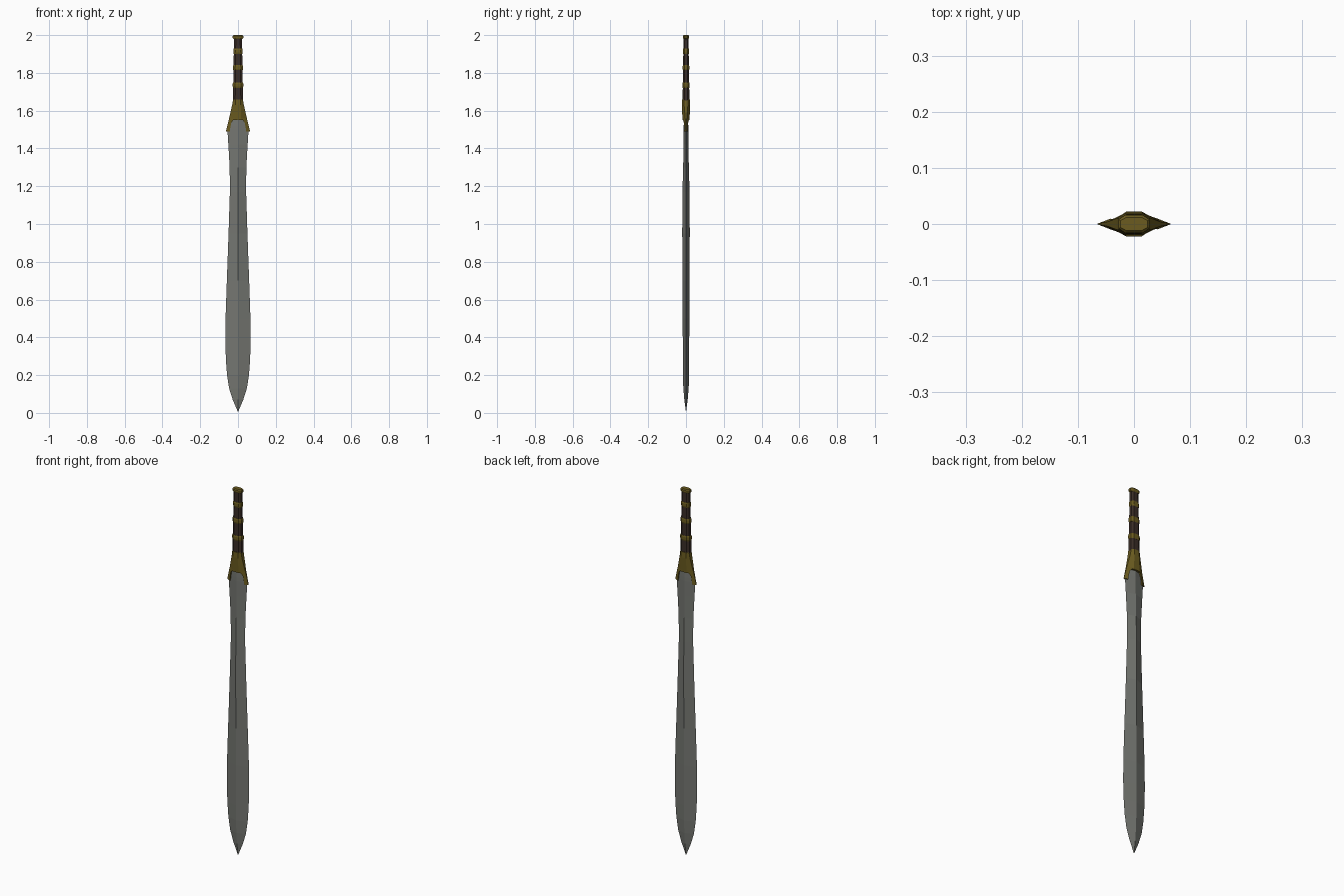
import bpy, bmesh, math

if "Cube" in bpy.data.objects:
    bpy.data.objects.remove(bpy.data.objects["Cube"])

def mat(name, rgb):
    m = bpy.data.materials.new(name)
    m.diffuse_color = (*rgb, 1)
    m.use_nodes = True
    m.node_tree.nodes["Principled BSDF"].inputs["Base Color"].default_value = m.diffuse_color
    return m

STEEL = mat("grey steel", (0.175, 0.182, 0.165))
GOLD = mat("dull gold", (0.145, 0.105, 0.014))
LEATHER = mat("dark brown leather", (0.042, 0.026, 0.020))

def make(name, bm, m):
    bmesh.ops.recalc_face_normals(bm, faces=bm.faces)
    me = bpy.data.meshes.new(name)
    bm.to_mesh(me)
    bm.free()
    me.materials.append(m)
    ob = bpy.data.objects.new(name, me)
    bpy.context.collection.objects.link(ob)
    return ob

def loft(name, rings, m, tip=None):
    """Skin a stack of rings (lists of xyz points); optional tip point below the first."""
    bm = bmesh.new()
    vs = [[bm.verts.new(p) for p in r] for r in rings]
    n = len(vs[0])
    for a, b in zip(vs, vs[1:]):
        for i in range(n):
            bm.faces.new((a[i], a[(i + 1) % n], b[(i + 1) % n], b[i]))
    bm.faces.new(vs[-1])
    if tip:
        t = bm.verts.new(tip)
        for i in range(n):
            bm.faces.new((vs[0][i], vs[0][(i + 1) % n], t))
    else:
        bm.faces.new(vs[0])
    return make(name, bm, m)

def diamond(z, w, t):
    return [(w, 0, z), (0, t, z), (-w, 0, z), (0, -t, z)]

def octagon(z, w, t):
    a, b = w * 0.55, t * 0.5
    return [(w, b, z), (a, t, z), (-a, t, z), (-w, b, z),
            (-w, -b, z), (-a, -t, z), (a, -t, z), (w, -b, z)]

# Leaf shaped blade, diamond section: height, half width, half thickness
blade = [(0.07, 0.028, 0.009), (0.13, 0.047, 0.014), (0.20, 0.058, 0.017),
         (0.28, 0.064, 0.017), (0.38, 0.067, 0.017), (0.50, 0.066, 0.018),
         (0.70, 0.059, 0.018), (0.95, 0.050, 0.020), (1.17, 0.043, 0.019),
         (1.30, 0.044, 0.015), (1.42, 0.051, 0.013), (1.50, 0.056, 0.012),
         (1.52, 0.052, 0.012), (1.57, 0.040, 0.011)]
loft("blade", [diamond(*r) for r in blade], STEEL, tip=(0, 0, 0.004))

# Flared guard: octagonal collar at the grip, knife-edged at the prongs
def guard_ring(z, w, edge, a, t):
    return [(w, edge, z), (a, t, z), (-a, t, z), (-w, edge, z),
            (-w, -edge, z), (-a, -t, z), (a, -t, z), (w, -edge, z)]

guard = loft("guard", [guard_ring(1.49, 0.064, 0.001, 0.020, 0.018),
                       guard_ring(1.56, 0.047, 0.004, 0.017, 0.019),
                       guard_ring(1.63, 0.031, 0.010, 0.014, 0.022),
                       guard_ring(1.66, 0.026, 0.011, 0.014, 0.021)], GOLD)

# Arch cut through the guard where the blade enters
half = [(0.043, 1.47), (0.041, 1.508), (0.036, 1.535), (0.026, 1.55)]
arch = half + [(-x, z) for x, z in reversed(half)]
cutter = loft("arch_cutter", [[(x, y, z) for x, z in arch] for y in (-0.1, 0.1)], GOLD)
cutter.hide_render = True
mod = guard.modifiers.new("arch", 'BOOLEAN')
mod.operation = 'DIFFERENCE'
mod.solver = 'EXACT'
mod.object = cutter
bpy.context.view_layer.objects.active = guard
bpy.ops.object.modifier_apply(modifier=mod.name)
bpy.data.objects.remove(cutter)

# Leather grip, tapering upward
loft("grip", [octagon(1.655, 0.027, 0.018), octagon(1.80, 0.024, 0.016),
              octagon(1.985, 0.021, 0.013)], LEATHER)

# Gold bands round the grip
for i, (z, w, t) in enumerate([(1.735, 0.028, 0.0195), (1.828, 0.0265, 0.018),
                               (1.915, 0.0245, 0.0165)]):
    loft(f"grip_band_{i + 1}", [octagon(z - 0.014, w - 0.002, t - 0.002),
                                octagon(z - 0.007, w, t), octagon(z + 0.007, w, t),
                                octagon(z + 0.014, w - 0.002, t - 0.002)], GOLD)

# Pommel cap
loft("pommel", [octagon(1.98, 0.023, 0.013), octagon(1.986, 0.028, 0.016),
                octagon(1.995, 0.028, 0.016), octagon(2.0, 0.024, 0.012)], GOLD)
